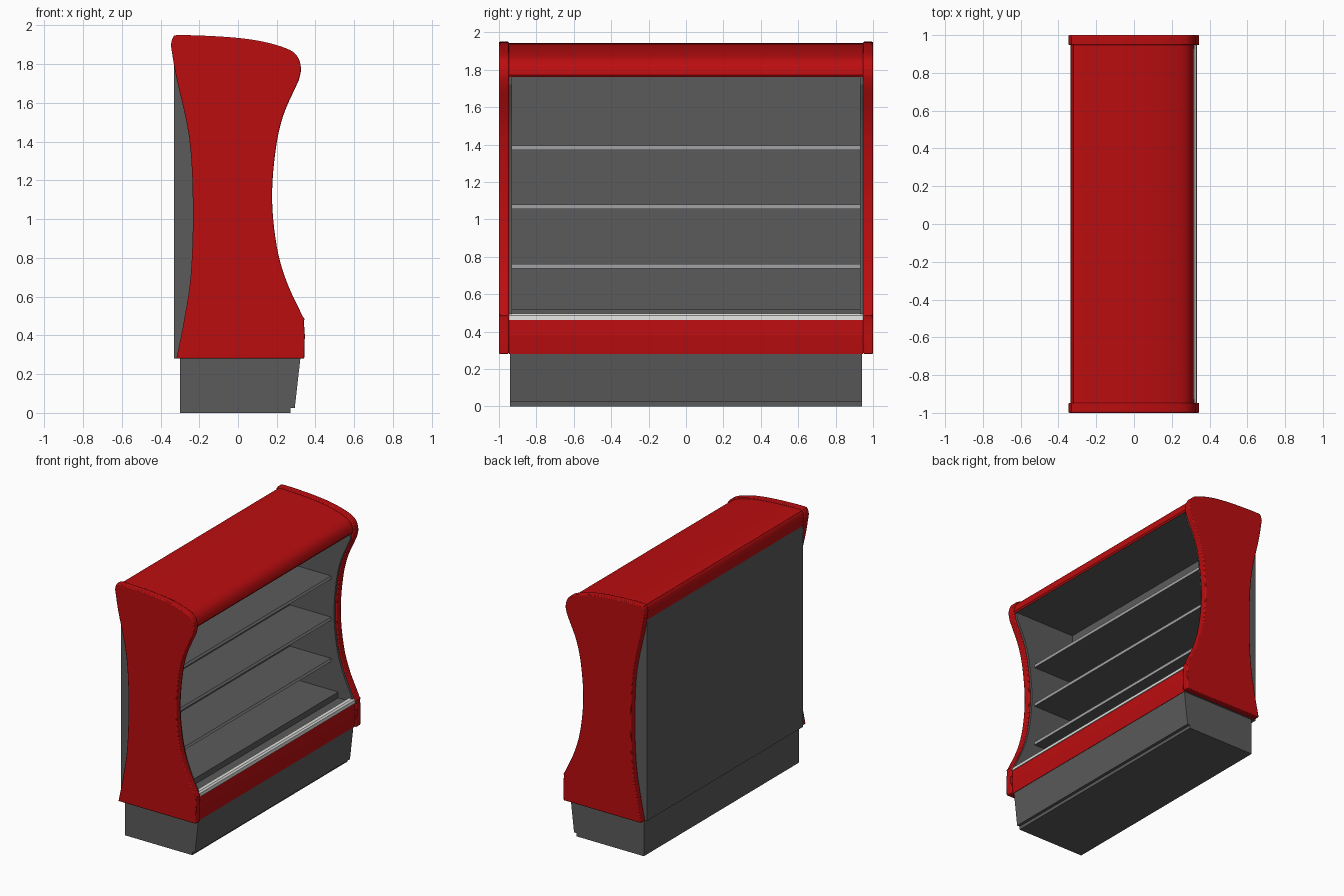
import bpy, bmesh, math
from mathutils import Vector

if "Cube" in bpy.data.objects:
    bpy.data.objects.remove(bpy.data.objects["Cube"])


def material(name, rgb):
    m = bpy.data.materials.new(name)
    m.diffuse_color = (*rgb, 1)
    m.use_nodes = True
    m.node_tree.nodes["Principled BSDF"].inputs["Base Color"].default_value = m.diffuse_color
    return m


RED = material("red", (0.50, 0.004, 0.005))
GREY = material("dark grey", (0.105, 0.105, 0.105))
SILVER = material("light grey", (0.36, 0.36, 0.38))
WHITE = material("off white", (0.72, 0.72, 0.70))


def spline(pts, n=5):
    """Catmull-Rom curve through a few profile points."""
    p = [Vector(q) for q in pts]
    p = [2 * p[0] - p[1]] + p + [2 * p[-1] - p[-2]]
    out = []
    for i in range(1, len(p) - 2):
        a, b, c, d = p[i - 1:i + 3]
        for k in range(n):
            t = k / n
            out.append(0.5 * (2 * b + (c - a) * t + (2 * a - 5 * b + 4 * c - d) * t * t
                              + (3 * b - a - 3 * c + d) * t ** 3))
    return [(v.x, v.y) for v in out] + [tuple(pts[-1])]


def extrude(name, profile, y0, y1, mats, rule=None, bevel=0, smooth=False):
    """Extrude an (x, z) profile along y."""
    bm = bmesh.new()
    face = bm.faces.new([bm.verts.new((x, y0, z)) for x, z in profile])
    ext = bmesh.ops.extrude_face_region(bm, geom=[face])
    verts = [g for g in ext["geom"] if isinstance(g, bmesh.types.BMVert)]
    bmesh.ops.translate(bm, verts=verts, vec=(0, y1 - y0, 0))
    bmesh.ops.recalc_face_normals(bm, faces=bm.faces)
    if rule:
        for f in bm.faces:
            f.material_index = rule(f)
    me = bpy.data.meshes.new(name)
    bm.to_mesh(me)
    bm.free()
    for m in mats:
        me.materials.append(m)
    ob = bpy.data.objects.new(name, me)
    bpy.context.collection.objects.link(ob)
    if bevel:
        b = ob.modifiers.new("bevel", "BEVEL")
        b.width, b.segments, b.angle_limit = bevel, 2, math.radians(60)
    if smooth:
        bpy.ops.object.select_all(action="DESELECT")
        ob.select_set(True)
        bpy.context.view_layer.objects.active = ob
        bpy.ops.object.shade_smooth_by_angle(angle=math.radians(35))
    return ob


def box(name, x0, x1, z0, z1, mats, w=0.945, rule=None):
    return extrude(name, [(x0, z0), (x1, z0), (x1, z1), (x0, z1)], -w, w, mats, rule)


# Shared side outline: waisted front, domed top, waisted back
front = spline([(0.333, 0.50), (0.250, 0.68), (0.200, 0.86), (0.176, 1.10),
                (0.192, 1.34), (0.232, 1.53), (0.315, 1.72)])
top = spline([(0.315, 1.72), (0.325, 1.78), (0.303, 1.845), (0.24, 1.885), (0.10, 1.922),
              (-0.08, 1.942), (-0.30, 1.950), (-0.335, 1.938), (-0.347, 1.90)])
back = spline([(-0.347, 1.90), (-0.32, 1.74), (-0.252, 1.42), (-0.233, 1.08),
               (-0.243, 0.72), (-0.28, 0.47), (-0.318, 0.28)])
outline = [(0.342, 0.28), (0.345, 0.40), (0.340, 0.47), (0.343, 0.485)] + front + top[1:] + back[1:]

# End panels and grey inner side walls
wall = [(-0.33, 0.28), (0.32, 0.28), (0.32, 0.48)] + [(x - 0.012, z) for x, z in front]
wall += [(0.30, 1.78), (-0.33, 1.78)]
for s, side in ((-1, "left"), (1, "right")):
    extrude(side + "_end_panel", outline, s * 0.947, s * 1.0, [RED], bevel=0.008, smooth=True)
    extrude(side + "_inner_wall", wall, s * 0.930, s * 0.9465, [GREY])

# Canopy: red shell with a grey underside
shell = [(0.308, 1.76)] + [(x * 0.97, z - 0.008) for x, z in top[5:]]
shell += [(-0.332, 1.85), (-0.325, 1.76)]
extrude("canopy", shell, -0.9465, 0.9465, [RED, GREY],
        rule=lambda f: int(f.normal.z < -0.8), smooth=True)

# Back, plinth and kick plate
box("back_panel", -0.33, -0.21, 0.28, 1.85, [GREY], 0.9455)
box("plinth", -0.30, 0.27, 0.0, 0.285, [GREY], 0.94)
extrude("kick_plate", [(0.265, 0.025), (0.293, 0.025), (0.322, 0.282), (0.265, 0.282)],
        -0.94, 0.94, [GREY])

# Lower tray with raised deck
box("tray", -0.22, 0.30, 0.28, 0.475, [GREY])
box("deck", -0.215, 0.20, 0.47, 0.52, [GREY], 0.932)

# Front bumper and pale rail
extrude("front_bumper", [(0.26, 0.28), (0.325, 0.28), (0.333, 0.38), (0.328, 0.463), (0.26, 0.463)],
        -0.9465, 0.9465, [RED])
extrude("bumper_rail", [(0.29, 0.463), (0.334, 0.463), (0.330, 0.487), (0.318, 0.497), (0.29, 0.497)],
        -0.9465, 0.9465, [WHITE])

# Shelves with light front edges
for i, z in enumerate((0.75, 1.067, 1.383)):
    box(f"shelf_{i + 1}", -0.215, 0.14, z - 0.012, z + 0.012, [GREY, SILVER], 0.932,
        rule=lambda f: int(f.normal.x > 0.9))
